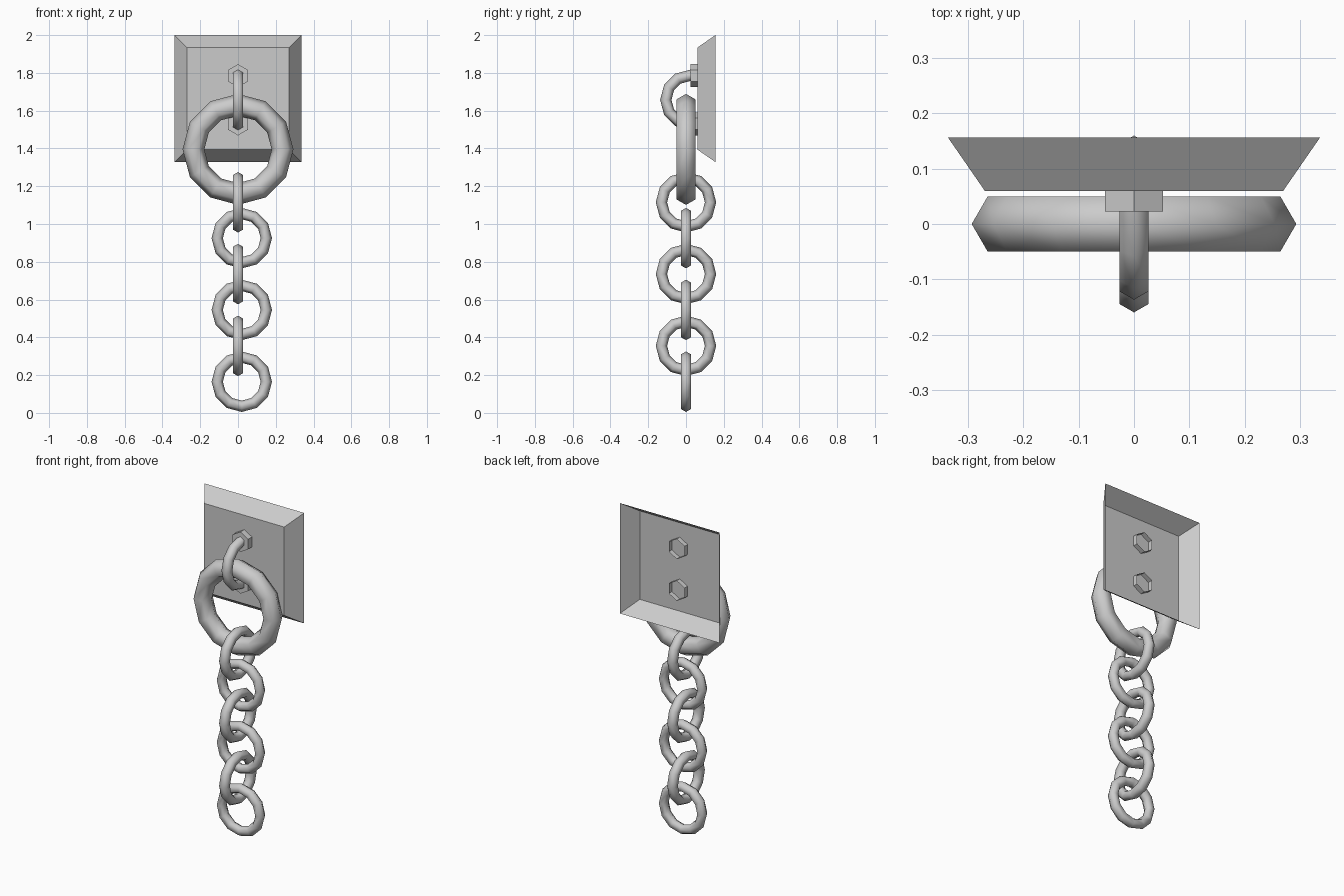
import bpy, bmesh
from math import sin, cos, pi
from mathutils import Matrix, Vector

if "Cube" in bpy.data.objects:
    bpy.data.objects.remove(bpy.data.objects["Cube"])


def finish(name, bm, smooth):
    bmesh.ops.recalc_face_normals(bm, faces=bm.faces)
    for f in bm.faces:
        f.smooth = smooth
    me = bpy.data.meshes.new(name)
    bm.to_mesh(me)
    bm.free()
    ob = bpy.data.objects.new(name, me)
    bpy.context.collection.objects.link(ob)
    return ob


def ring(name, center, major, minor, axis, segs=12, start=0.0, arc=2 * pi):
    """Six-sided tube swept round a circle; axis 'x' or 'y' is the hole direction."""
    closed = arc > 6.28
    bm = bmesh.new()
    side = Vector((1, 0, 0)) if axis == 'x' else Vector((0, 1, 0))
    across = Vector((0, 1, 0)) if axis == 'x' else Vector((1, 0, 0))
    loops = []
    for i in range(segs if closed else segs + 1):
        a = start + arc * i / segs
        out = across * cos(a) + Vector((0, 0, 1)) * sin(a)
        loops.append([bm.verts.new(Vector(center) + out * (major + minor * cos(k * pi / 3))
                                   + side * minor * sin(k * pi / 3)) for k in range(6)])
    for i in range(segs):
        a, b = loops[i], loops[(i + 1) % len(loops)]
        for k in range(6):
            bm.faces.new((a[k], b[k], b[(k + 1) % 6], a[(k + 1) % 6]))
    return finish(name, bm, True)


# Wall plate: bevelled sheet, open at the back
bm = bmesh.new()
rims = []
for half, y in ((0.27, 0.06), (0.337, 0.157)):
    rims.append([bm.verts.new((sx * half, y, 1.664 + sz * half))
                 for sx, sz in ((-1, -1), (1, -1), (1, 1), (-1, 1))])
bm.faces.new(rims[0])
for k in range(4):
    j = (k + 1) % 4
    bm.faces.new((rims[0][k], rims[1][k], rims[1][j], rims[0][j]))
finish("wall_plate", bm, False)

# Hexagonal nuts, open at the back where they pass through the plate
for name, z in (("upper_nut", 1.785), ("lower_nut", 1.53)):
    bm = bmesh.new()
    front, back = [[bm.verts.new((0.061 * sin(k * pi / 3), y, z + 0.061 * cos(k * pi / 3)))
                    for k in range(6)] for y in (0.023, 0.09)]
    bm.faces.new(front)
    for k in range(6):
        j = (k + 1) % 6
        bm.faces.new((front[k], back[k], back[j], front[j]))
    finish(name, bm, False)

# Half-round staple joining the two nuts
ring("staple", (0, 0.023, 1.657), 0.13, 0.03, 'x', 6, pi / 2, pi)

# Large ring
ring("large_ring", (0, 0, 1.395), 0.236, 0.0577, 'y')

# Chain links, alternating direction
for i in range(6):
    z = 1.115 - 0.19 * i
    if i % 2 == 0:
        ring(f"chain_link_{i + 1}", (0, 0, z), 0.13, 0.03, 'x')
    else:
        ring(f"chain_link_{i + 1}", (0.02, 0, z), 0.13, 0.03, 'y')
